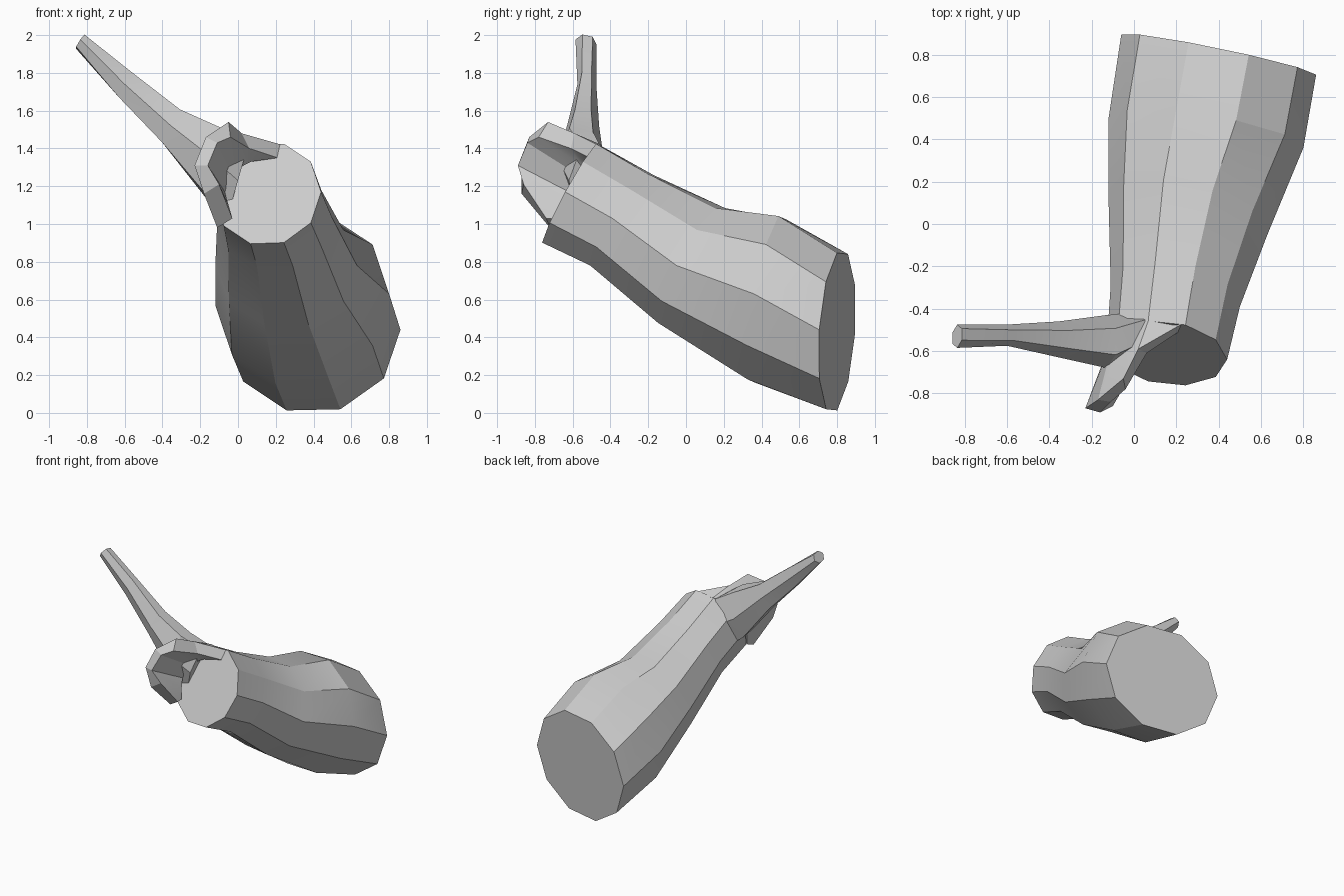
import bpy, bmesh, math
from mathutils import Vector

if "Cube" in bpy.data.objects:
    bpy.data.objects.remove(bpy.data.objects["Cube"])


def finish(name, bm):
    bmesh.ops.recalc_face_normals(bm, faces=bm.faces)
    mesh = bpy.data.meshes.new(name)
    bm.to_mesh(mesh)
    bm.free()
    ob = bpy.data.objects.new(name, mesh)
    bpy.context.collection.objects.link(ob)
    bpy.ops.object.select_all(action='DESELECT')
    ob.select_set(True)
    bpy.context.view_layer.objects.active = ob
    bpy.ops.object.shade_smooth_by_angle(angle=math.radians(22))
    return ob


def loft(name, loops):
    """Skin closed point loops in order and cap both ends."""
    bm = bmesh.new()
    rows = [[bm.verts.new(p) for p in loop] for loop in loops]
    n = len(rows[0])
    for a, b in zip(rows, rows[1:]):
        for i in range(n):
            j = (i + 1) % n
            bm.faces.new((a[i], a[j], b[j], b[i]))
    bm.faces.new(rows[0])
    bm.faces.new(rows[-1])
    return finish(name, bm)


def ring(centre, u, v, sides):
    c, u, v = Vector(centre), Vector(u), Vector(v)
    angles = [2 * math.pi * i / sides for i in range(sides)]
    return [c + u * math.cos(a) + v * math.sin(a) for a in angles]


# Ten-sided log, from the small sawn end to the wide end
log = [
    ((.155, -.61, 1.16), (.285, -.03, .01), (0, .15, .275)),
    ((.195, -.34, 1.02), (.305, -.05, .01), (0, .16, .255)),
    ((.255, .03, .78), (.375, -.08, 0), (0, .16, .32)),
    ((.34, .43, .60), (.46, -.07, .03), (0, .085, .455)),
    ((.40, .80, .43), (.46, -.095, .01), (0, .03, .435)),
]
loft("log", [ring(*r, 10) for r in log])

# Side branch, flared where it leaves the log
branch = [
    ((.0, -.52, 1.23), (0, .10, 0), (.06, .02, .21)),
    ((-.13, -.555, 1.325), (0, .125, -.02), (.05, .0, .20)),
    ((-.355, -.545, 1.52), (0, .085, 0), (.055, 0, .10)),
    ((-.60, -.525, 1.74), (0, .05, 0), (.035, 0, .08)),
    ((-.835, -.53, 1.965), (0, .055, -.012), (.025, .01, .037)),
]
loft("branch", [ring(*r, 6) for r in branch])

# Curled bark lip around the sawn end: outer root, outer rim, inner rim, inner root
lip = [
    ((.21, -.46, 1.40), (.23, -.47, 1.42), (.21, -.51, 1.35), (.20, -.50, 1.35)),
    ((.07, -.45, 1.42), (.02, -.59, 1.48), (.06, -.61, 1.40), (.07, -.54, 1.33)),
    ((-.03, -.50, 1.37), (-.05, -.73, 1.54), (-.04, -.78, 1.46), (.03, -.55, 1.31)),
    ((-.09, -.52, 1.30), (-.17, -.83, 1.46), (-.11, -.84, 1.43), (-.03, -.57, 1.26)),
    ((-.12, -.58, 1.20), (-.23, -.87, 1.31), (-.16, -.89, 1.31), (-.07, -.62, 1.17)),
    ((-.12, -.62, 1.10), (-.18, -.87, 1.16), (-.10, -.86, 1.21), (-.05, -.66, 1.10)),
    ((-.09, -.66, 1.00), (-.11, -.72, .98), (-.03, -.74, 1.03), (-.03, -.69, 1.03)),
]
loft("bark_lip", lip)
